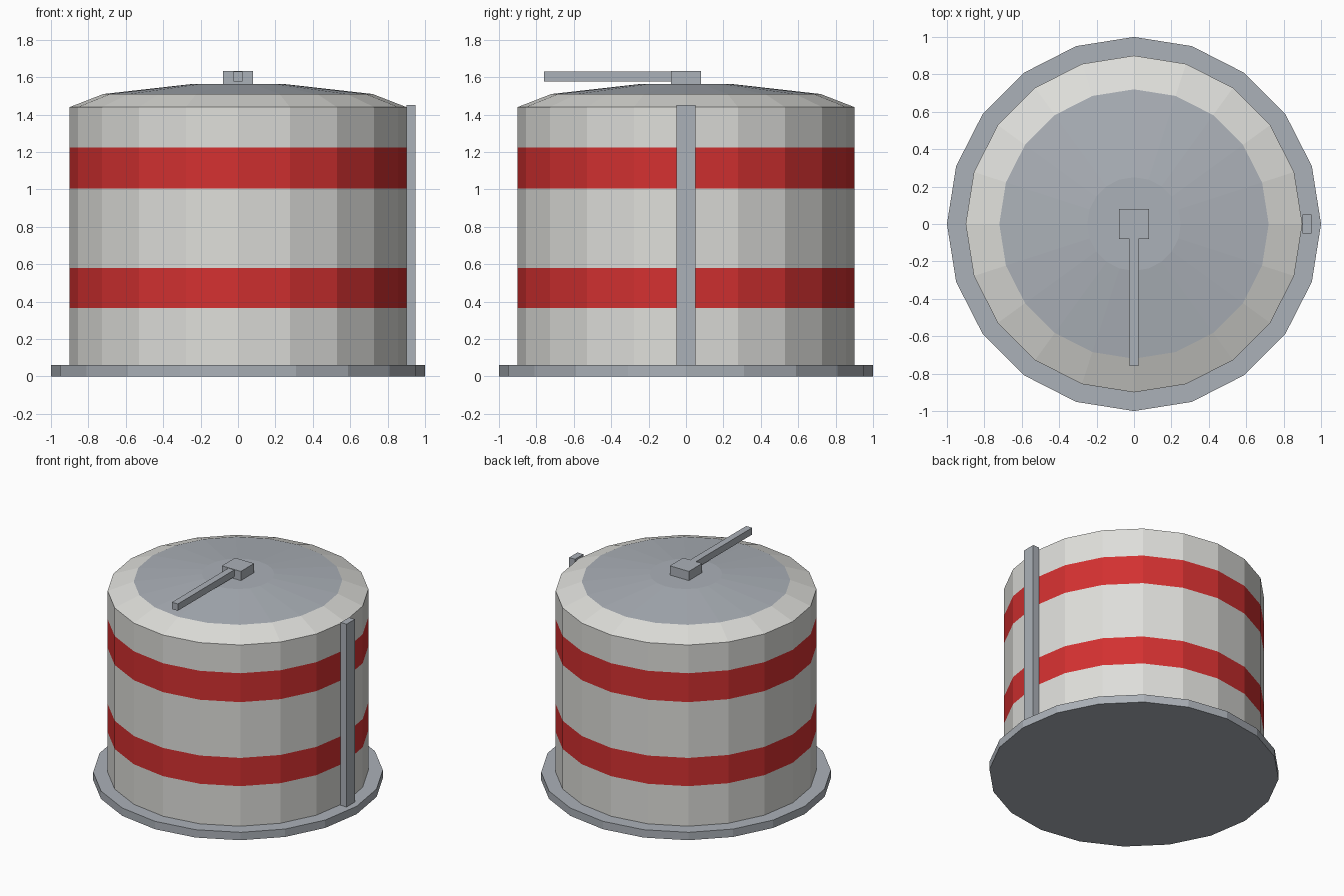
import bpy
import bmesh
from math import cos, sin, tau

SIDES = 20

cube = bpy.data.objects.get("Cube")
if cube:
    bpy.data.objects.remove(cube, do_unlink=True)


def make_material(name, rgb):
    mat = bpy.data.materials.new(name)
    mat.use_nodes = True
    colour = (*rgb, 1.0)
    mat.diffuse_color = colour
    mat.node_tree.nodes["Principled BSDF"].inputs["Base Color"].default_value = colour
    return mat


white = make_material("off_white_paint", (0.73, 0.73, 0.70))
red = make_material("red_paint", (0.65, 0.03, 0.03))
steel = make_material("grey_steel", (0.41, 0.44, 0.48))


def finish(name, bm, materials):
    bmesh.ops.recalc_face_normals(bm, faces=bm.faces)
    mesh = bpy.data.meshes.new(name)
    bm.to_mesh(mesh)
    bm.free()
    for mat in materials:
        mesh.materials.append(mat)
    obj = bpy.data.objects.new(name, mesh)
    bpy.context.collection.objects.link(obj)
    return obj


def lathe(name, profile, materials, bands=None):
    """Closed faceted solid from (radius, height) rings; bands give material slots."""
    bm = bmesh.new()
    rings = [[bm.verts.new((r * cos(tau * i / SIDES), r * sin(tau * i / SIDES), z))
              for i in range(SIDES)] for r, z in profile]
    for k, (low, high) in enumerate(zip(rings, rings[1:])):
        for i in range(SIDES):
            j = (i + 1) % SIDES
            face = bm.faces.new((low[i], low[j], high[j], high[i]))
            face.material_index = bands[k] if bands else 0
    bm.faces.new(rings[0])
    top = bm.faces.new(rings[-1])
    top.material_index = bands[-1] if bands else 0
    return finish(name, bm, materials)


def box(name, low, high, mat):
    bm = bmesh.new()
    bmesh.ops.create_cube(bm, size=1)
    for v in bm.verts:
        v.co = [(a + b) / 2 + c * (b - a) for a, b, c in zip(low, high, v.co)]
    return finish(name, bm, [mat])


# Base flange
lathe("base_plate", [(1, 0), (1, 0.06)], [steel])

# Tank wall with two painted bands, sloped shoulder and shallow steel roof
R = 0.9
lathe("tank_body",
      [(R, 0.06), (R, 0.365), (R, 0.58), (R, 1.005), (R, 1.225), (R, 1.44),
       (0.72, 1.51), (0.25, 1.563)],
      [white, red, steel], bands=[0, 1, 0, 1, 0, 0, 2, 2])

# Roof hub and the arm reaching to the front
box("roof_hub", (-0.08, -0.08, 1.555), (0.08, 0.08, 1.633), steel)
box("roof_arm", (-0.025, -0.76, 1.578), (0.025, -0.07, 1.63), steel)

# Upright rail on the left side
box("side_rail", (0.9, -0.05, 0.06), (0.95, 0.05, 1.452), steel)
